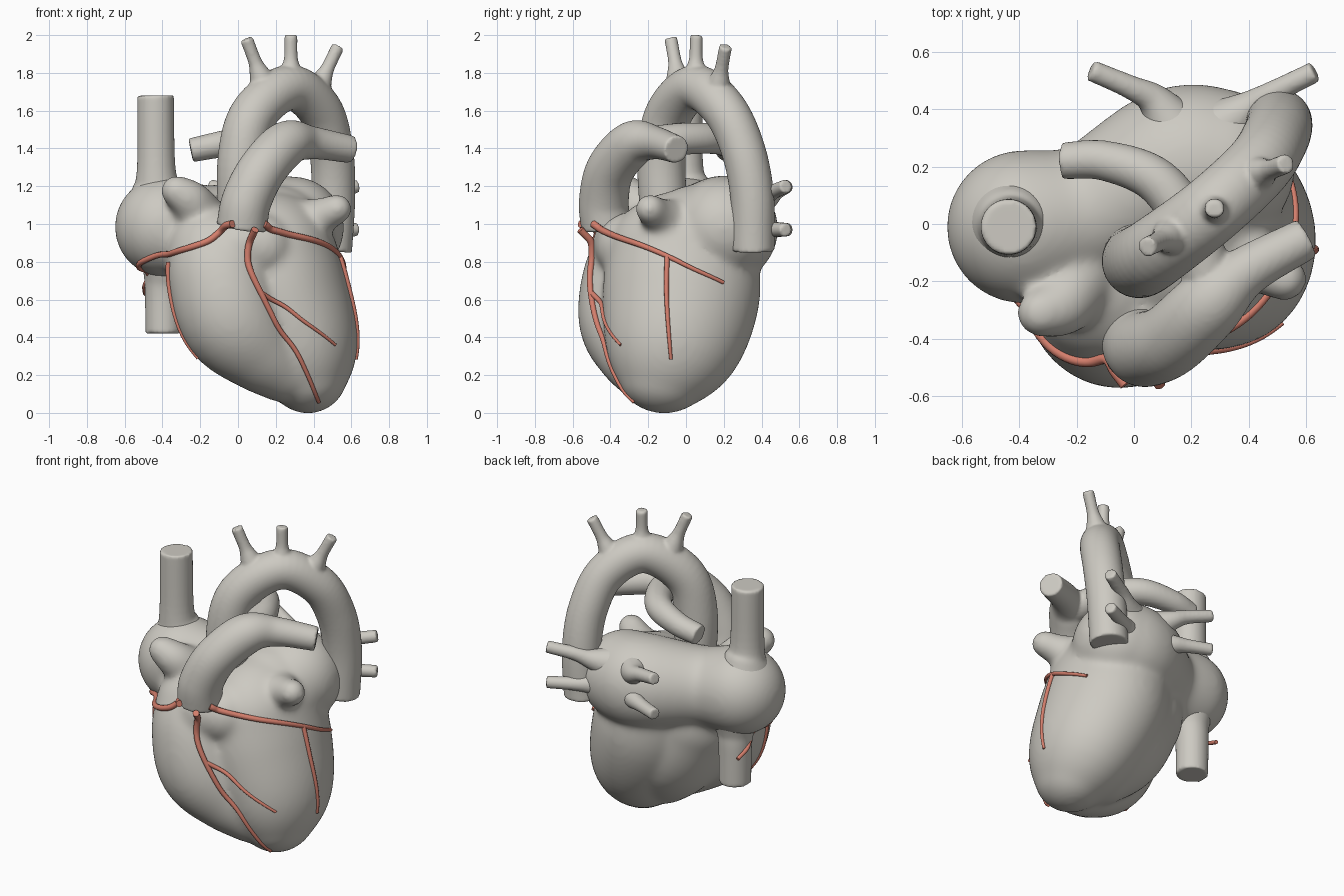
import bpy, bmesh, math
from mathutils import Vector, Matrix
from mathutils.bvhtree import BVHTree

if "Cube" in bpy.data.objects:
    bpy.data.objects.remove(bpy.data.objects["Cube"])


def material(name, rgb):
    m = bpy.data.materials.new(name)
    m.diffuse_color = (*rgb, 1)
    m.use_nodes = True
    m.node_tree.nodes["Principled BSDF"].inputs["Base Color"].default_value = m.diffuse_color
    return m


GREY = material("warm_grey", (0.61, 0.59, 0.54))
RED = material("coral_red", (0.66, 0.21, 0.15))


def spline(pts, n):
    """Catmull-Rom through (x, y, z, radius) points, n steps per span."""
    p = [Vector(q) for q in pts]
    p = [2 * p[0] - p[1]] + p + [2 * p[-1] - p[-2]]
    out = []
    for i in range(1, len(p) - 2):
        a, b, c, d = p[i - 1:i + 3]
        for k in range(n):
            t = k / n
            out.append(0.5 * (2 * b + (c - a) * t + (2 * a - 5 * b + 4 * c - d) * t * t
                              + (3 * b - a - 3 * c + d) * t ** 3))
    return out + [p[-2]]


def tube(bm, path, sides=20):
    """Sweep a closed round tube along (x, y, z, radius) points."""
    rings, side = [], None
    for i, q in enumerate(path):
        t = (path[min(i + 1, len(path) - 1)].xyz - path[max(i - 1, 0)].xyz).normalized()
        if side is None:
            side = t.orthogonal()
        side = (side - t * side.dot(t)).normalized()
        up = t.cross(side)
        rings.append([bm.verts.new(q.xyz + q.w * (side * math.cos(a) + up * math.sin(a)))
                      for a in (2 * math.pi * k / sides for k in range(sides))])
    for r, s in zip(rings, rings[1:]):
        for k in range(sides):
            j = (k + 1) % sides
            bm.faces.new((r[k], r[j], s[j], s[k]))
    bm.faces.new(rings[0][::-1])
    bm.faces.new(rings[-1])


def blob(bm, pts, stretch=1.0, n=6):
    """Chain of spheres, optionally stretched front to back."""
    for q in (spline(pts, n) if len(pts) > 1 else [Vector(pts[0])]):
        bmesh.ops.create_icosphere(bm, subdivisions=4, radius=q.w,
                                   matrix=Matrix.Translation(q.xyz) @ Matrix.Diagonal((1, stretch, 1, 1)))


def finish(bm, name, mat, voxel=0, smooth=0):
    bmesh.ops.recalc_face_normals(bm, faces=bm.faces[:])
    me = bpy.data.meshes.new(name)
    bm.to_mesh(me)
    bm.free()
    me.materials.append(mat)
    me.polygons.foreach_set("use_smooth", [True] * len(me.polygons))
    ob = bpy.data.objects.new(name, me)
    bpy.context.collection.objects.link(ob)
    if voxel:
        r = ob.modifiers.new("fuse", 'REMESH')
        r.mode, r.voxel_size, r.use_smooth_shade = 'VOXEL', voxel, True
        s = ob.modifiers.new("soften", 'SMOOTH')
        s.factor, s.iterations = 0.5, smooth
    return ob


# Chambers: ventricles, atria and their ear-shaped flaps fused together
bm = bmesh.new()
blob(bm, [(.37, -.115, .208, .212), (.32, -.06, .38, .315), (.23, -.025, .62, .36), (.18, -.02, .83, .345)], 1.16)
blob(bm, [(-.12, -.22, .84, .26), (-.09, -.27, .70, .28), (-.03, -.29, .5, .28),
          (.1, -.26, .35, .23), (.24, -.21, .24, .185)])
blob(bm, [(0, -.05, .72, .32), (.12, -.04, .5, .32), (.22, -.08, .34, .26)])
blob(bm, [(0, -.33, .88, .17), (.12, -.3, .88, .18)])
blob(bm, [(.19, .07, .88, .33)])
blob(bm, [(-.385, -.01, .985, .268), (-.15, .04, .965, .24), (.15, .19, .97, .285), (.29, .20, .98, .272)])
blob(bm, [(-.2, -.19, 1.03, .14), (-.25, -.28, 1.12, .11), (-.325, -.31, 1.175, .085)])
blob(bm, [(.36, -.09, 1.0, .13), (.45, -.15, 1.045, .095), (.525, -.19, 1.08, .08)])
chambers = finish(bm, "heart_chambers", GREY, 0.014, 36)

# Aorta: arch with three upper branches
bm = bmesh.new()
tube(bm, spline([(.02, -.11, .95, .125), (.02, -.13, 1.34, .128), (.085, -.09, 1.585, .125), (.27, .05, 1.722, .12),
                 (.43, .20, 1.61, .118), (.492, .30, 1.4, .117), (.505, .35, 1.15, .116), (.49, .355, .855, .114)], 8), 32)
for base, tip in (((.15, -.03, 1.70), (.045, -.08, 1.98)),
                  ((.28, .05, 1.72), (.28, .055, 2.0)),
                  ((.40, .16, 1.67), (.53, .21, 1.94))):
    b, t = Vector(base), Vector(tip)
    tube(bm, spline([(*b.lerp(t, f), r) for f, r in ((0, .09), (.4, .05), (.6, .036), (1, .035))], 5))
finish(bm, "aorta", GREY, 0.01, 4)

# Pulmonary trunk with left and right arteries
bm = bmesh.new()
tube(bm, spline([(.02, -.42, .98, .135), (.045, -.435, 1.12, .132), (.13, -.40, 1.29, .128), (.26, -.28, 1.425, .122),
                 (.39, -.165, 1.43, .088), (.60, -.05, 1.395, .073)], 8), 32)
tube(bm, spline([(.28, -.26, 1.42, .09), (.2, -.02, 1.45, .085), (.08, .15, 1.45, .08),
                 (-.1, .22, 1.42, .07), (-.25, .22, 1.39, .064)], 8), 28)
finish(bm, "pulmonary_artery", GREY, 0.01, 6)

# Upper and lower great veins
bm = bmesh.new()
tube(bm, spline([(-.42, 0, 1.1, .19), (-.428, 0, 1.2, .132), (-.433, -.01, 1.3, .102), (-.437, -.01, 1.68, .097)], 6), 32)
finish(bm, "upper_great_vein", GREY, 0.01, 4)
bm = bmesh.new()
tube(bm, spline([(-.38, .04, .9, .17), (-.39, .05, .75, .115), (-.395, .06, .65, .099), (-.395, .06, .42, .095)], 6), 32)
finish(bm, "lower_great_vein", GREY, 0.01, 4)

# Four lung veins at the back
bm = bmesh.new()
for z, dz in ((1.1, .1), (.97, 0)):
    for pts in (((.30, .33), (.40, .405), (.48, .455), (.63, .53)),
                ((.14, .33), (.07, .43), (-.01, .475), (-.15, .535))):
        tube(bm, spline([(x, y, z + dz * i / 3, r) for i, ((x, y), r) in enumerate(zip(pts, (.11, .06, .042, .037)))], 6))
finish(bm, "lung_veins", GREY, 0.01, 3)

# Coronary arteries laid on the chamber surface
bpy.context.view_layer.update()
surface = BVHTree.FromObject(chambers, bpy.context.evaluated_depsgraph_get())


def coronary(name, pts, r0, r1, free_start=0, free_end=0):
    path = spline([(*p, 0) for p in pts], 7)
    for i, q in enumerate(path):
        loc, normal, _, dist = surface.find_nearest(q.xyz)
        r = r0 + (r1 - r0) * i / (len(path) - 1)
        if free_start <= i < len(path) - free_end and dist < 0.15:
            q.xyz = loc + normal * r * 0.4
        q.w = r
    for _ in range(3):
        for a, b, c in zip(path, path[1:], path[2:]):
            b.xyz = (a.xyz + b.xyz * 2 + c.xyz) / 4
    bm = bmesh.new()
    tube(bm, path, 10)
    ob = finish(bm, name, RED)
    bpy.context.view_layer.objects.active = ob
    ob.select_set(True)
    bpy.ops.object.shade_smooth_by_angle(angle=math.radians(50))
    ob.select_set(False)


coronary("right_coronary", [(-.03, -.56, 1.0), (-.09, -.49, .98), (-.16, -.47, .9), (-.28, -.42, .86), (-.42, -.27, .83),
                            (-.52, -.11, .80), (-.47, .0, .735), (-.495, .07, .67), (-.49, .17, .63)], .02, .012, 7, 18)
coronary("right_marginal", [(-.38, -.33, .8), (-.35, -.32, .65), (-.29, -.33, .47), (-.2, -.33, .3)], .014, .008)
coronary("front_descending", [(.09, -.56, .97), (.05, -.48, .87), (.04, -.47, .75), (.1, -.48, .63),
                              (.2, -.46, .46), (.3, -.42, .34), (.37, -.36, .2), (.43, -.28, .05)], .02, .010, 4)
coronary("diagonal_branch", [(.1, -.48, .63), (.24, -.45, .57), (.35, -.41, .48), (.51, -.34, .36)], .014, .008)
coronary("circumflex", [(.14, -.49, 1.0), (.2, -.45, .97), (.34, -.36, .93), (.47, -.22, .88),
                        (.54, -.08, .82), (.57, .05, .76), (.53, .2, .69)], .02, .010, 4)
coronary("left_marginal", [(.54, -.1, .83), (.57, -.1, .62), (.62, -.09, .42), (.64, -.08, .28)], .014, .009)
